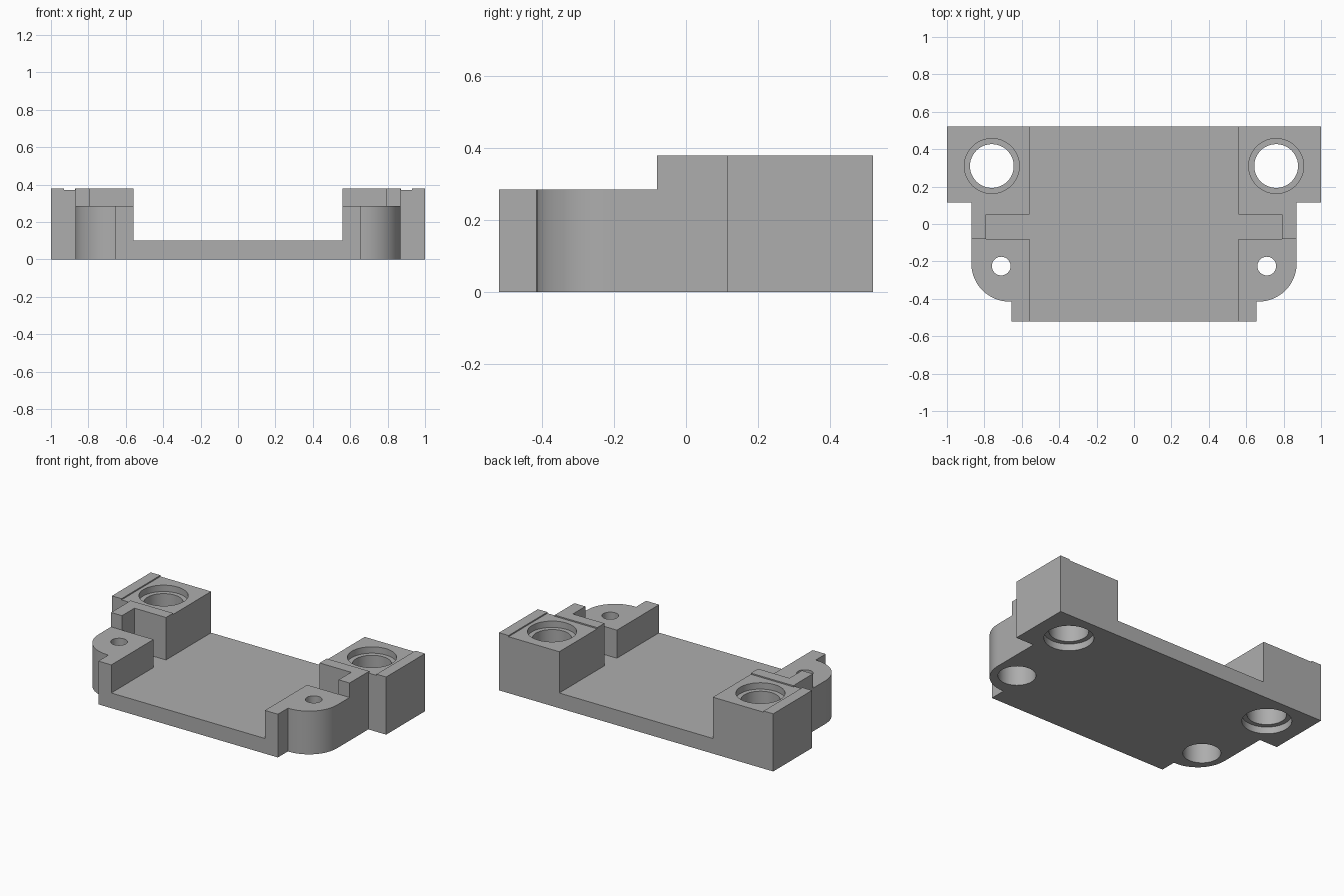
import bpy
import bmesh
from math import sin, cos, pi

if "Cube" in bpy.data.objects:
    bpy.data.objects.remove(bpy.data.objects["Cube"])

grey = bpy.data.materials.new("plain grey")
grey.use_nodes = True
colour = (0.42, 0.42, 0.42, 1)
grey.diffuse_color = colour
grey.node_tree.nodes["Principled BSDF"].inputs["Base Color"].default_value = colour


def prism(name, outline, z0, z1):
    """Extrude a flat outline from z0 to z1."""
    bm = bmesh.new()
    face = bm.faces.new([bm.verts.new((x, y, z0)) for x, y in outline])
    top = bmesh.ops.extrude_face_region(bm, geom=[face])["geom"]
    for v in top:
        if isinstance(v, bmesh.types.BMVert):
            v.co.z = z1
    bmesh.ops.recalc_face_normals(bm, faces=bm.faces)
    mesh = bpy.data.meshes.new(name)
    bm.to_mesh(mesh)
    bm.free()
    mesh.materials.append(grey)
    obj = bpy.data.objects.new(name, mesh)
    bpy.context.collection.objects.link(obj)
    return obj


def cut(outline, z0, z1):
    """Subtract a prism from the bracket."""
    cutter = prism("cutter", outline, z0, z1)
    mod = bracket.modifiers.new("cut", "BOOLEAN")
    mod.operation = "DIFFERENCE"
    mod.solver = "EXACT"
    mod.object = cutter
    bpy.ops.object.modifier_apply(modifier=mod.name)
    bpy.data.objects.remove(cutter)


def rect(x0, x1, y0, y1):
    return [(x0, y0), (x1, y0), (x1, y1), (x0, y1)]


def circle(x, y, r, n=48):
    return [(x + r * cos(2 * pi * i / n), y + r * sin(2 * pi * i / n)) for i in range(n)]


# Outline of the body: wide back, rounded front ears, narrow front tab
ear = [(0.665 + 0.205 * cos(a), -0.21 + 0.205 * sin(a))
       for a in [-pi / 2 * i / 16 for i in range(16, -1, -1)]]
half = [(0.655, -0.52), (0.655, -0.415)] + ear + [(0.87, 0.115), (1, 0.115), (1, 0.52)]
bracket = prism("mounting_bracket", half + [(-x, y) for x, y in reversed(half)], 0, 0.38)
bpy.context.view_layer.objects.active = bracket
bracket.select_set(True)

# Central channel, lower front ears and cross slot
cut(rect(-0.56, 0.56, -1, 1), 0.1, 1)
cut(rect(-1.1, 1.1, -1, -0.08), 0.285, 1)
cut(rect(-0.79, 0.79, -0.08, 0.05), 0.1, 1)

for side in (-1, 1):
    # Shallow pad beside the raised outer rim
    cut(rect(*sorted((side * 0.5, side * 0.93)), 0.125, 1), 0.372, 1)
    cut(rect(*sorted((side * 0.872, side * 0.93)), 0, 0.2), 0.372, 1)
    # Large through holes, counterbored at both ends
    cut(circle(side * 0.76, 0.31, 0.117), -1, 1)
    cut(circle(side * 0.76, 0.31, 0.147), 0.33, 1)
    cut(circle(side * 0.76, 0.31, 0.147), -1, 0.045)
    # Small screw holes, wide from below
    cut(circle(side * 0.71, -0.225, 0.05), -1, 1)
    cut(circle(side * 0.71, -0.225, 0.112), -1, 0.2)

bpy.ops.object.shade_smooth_by_angle(angle=pi / 6)
